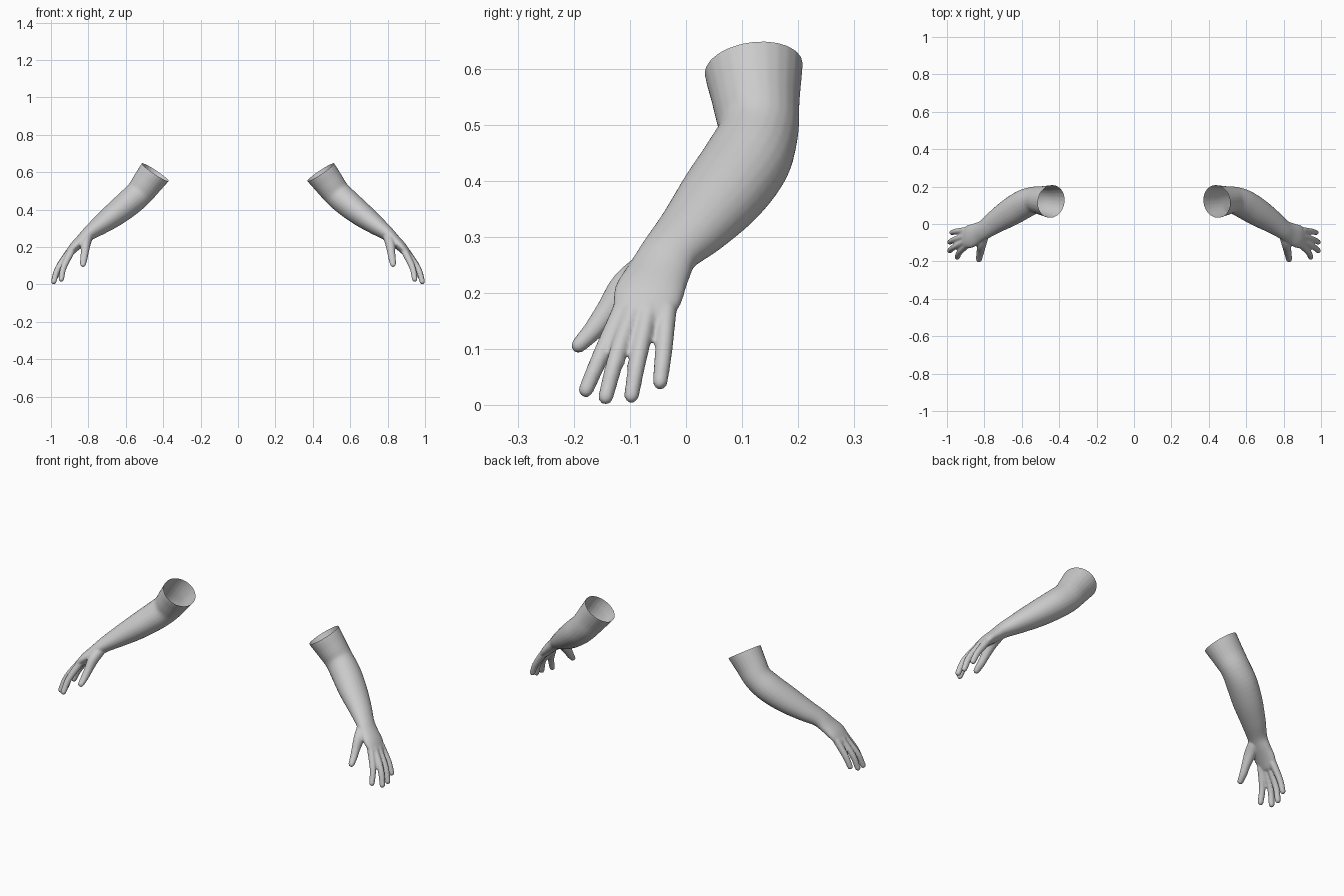
import bpy, bmesh, math
from mathutils import Vector

if "Cube" in bpy.data.objects:
    bpy.data.objects.remove(bpy.data.objects["Cube"])

SIDES = 24


def smooth_path(pts, steps=4):
    """Catmull-Rom through (x, y, z, side radius, thickness radius) sections."""
    vs = [Vector(p) for p in pts]
    vs = [vs[0] * 2 - vs[1]] + vs + [vs[-1] * 2 - vs[-2]]
    out = []
    for i in range(1, len(vs) - 2):
        a, b, c, d = vs[i - 1:i + 3]
        for k in range(steps):
            t = k / steps
            out.append((b * 2 + (c - a) * t + (a * 2 - b * 5 + c * 4 - d) * t * t
                        + (b * 3 - a - c * 3 + d) * t ** 3) * 0.5)
    return out + [vs[-2]]


def tube(bm, pts):
    """Closed limb with elliptical sections and a rounded far end."""
    path = smooth_path(pts)
    centres = [Vector(p[:3]) for p in path]
    sections = []
    for i, p in enumerate(path):
        t = (centres[min(i + 1, len(path) - 1)] - centres[max(i - 1, 0)]).normalized()
        sections.append((centres[i], t, p[3], p[4]))
    # Dome over the tip
    c, t, rs, rn = sections[-1]
    for ang in (25, 50, 70, 83):
        a = math.radians(ang)
        sections.append((c + t * rn * math.sin(a), t, rs * math.cos(a), rn * math.cos(a)))
    rings = []
    for c, t, rs, rn in sections:
        side = Vector((0, 1, 0))
        side = (side - t * side.dot(t)).normalized()
        nor = t.cross(side)
        rings.append([bm.verts.new(c + side * rs * math.cos(2 * math.pi * k / SIDES)
                                   + nor * rn * math.sin(2 * math.pi * k / SIDES))
                      for k in range(SIDES)])
    for a, b in zip(rings, rings[1:]):
        for k in range(SIDES):
            j = (k + 1) % SIDES
            bm.faces.new((a[k], a[j], b[j], b[k]))
    bm.faces.new(rings[0][::-1])
    bm.faces.new(rings[-1])


bm = bmesh.new()

# Upper arm, elbow, forearm, wrist and palm
tube(bm, [
    (0.400, 0.118, 0.657, 0.090, 0.088),
    (0.443, 0.120, 0.600, 0.088, 0.086),
    (0.487, 0.125, 0.541, 0.078, 0.080),
    (0.530, 0.128, 0.485, 0.072, 0.074),
    (0.587, 0.107, 0.433, 0.078, 0.072),
    (0.660, 0.064, 0.374, 0.076, 0.065),
    (0.735, 0.016, 0.318, 0.064, 0.052),
    (0.795, -0.027, 0.274, 0.053, 0.039),
    (0.835, -0.048, 0.237, 0.056, 0.032),
    (0.875, -0.066, 0.200, 0.062, 0.027),
    (0.905, -0.076, 0.165, 0.055, 0.021),
])

# Thumb
tube(bm, [
    (0.805, -0.060, 0.250, 0.030, 0.028),
    (0.815, -0.105, 0.212, 0.030, 0.026),
    (0.820, -0.140, 0.167, 0.022, 0.021),
    (0.825, -0.166, 0.133, 0.018, 0.019),
    (0.829, -0.190, 0.108, 0.014, 0.016),
])

# Four fingers: base, middle joint, tip
for base, mid, tip in (
    ((0.890, -0.110, 0.178), (0.932, -0.150, 0.092), (0.945, -0.178, 0.028)),
    ((0.900, -0.092, 0.175), (0.962, -0.124, 0.085), (0.985, -0.143, 0.015)),
    ((0.905, -0.066, 0.172), (0.963, -0.085, 0.085), (0.985, -0.097, 0.018)),
    ((0.900, -0.034, 0.170), (0.950, -0.040, 0.095), (0.973, -0.046, 0.042)),
):
    tube(bm, [base + (0.0175, 0.019), mid + (0.0155, 0.0165), tip + (0.0135, 0.0145)])

mesh = bpy.data.meshes.new("arms")
bm.to_mesh(mesh)
bm.free()
arms = bpy.data.objects.new("arms", mesh)
bpy.context.collection.objects.link(arms)
bpy.context.view_layer.objects.active = arms
arms.select_set(True)

# Fuse arm, palm and fingers into one skin and soften the joins
fuse = arms.modifiers.new("fuse", 'REMESH')
fuse.mode = 'VOXEL'
fuse.voxel_size = 0.005
soften = arms.modifiers.new("soften", 'SMOOTH')
soften.factor = 0.5
soften.iterations = 4
for name in ("fuse", "soften"):
    bpy.ops.object.modifier_apply(modifier=name)

# Cut the upper arm open
bm = bmesh.new()
bm.from_mesh(arms.data)
bmesh.ops.bisect_plane(bm, geom=bm.verts[:] + bm.edges[:] + bm.faces[:], dist=1e-5,
                       plane_co=(0.443, 0.12, 0.60), plane_no=(-0.55, -0.12, 0.83),
                       clear_outer=True)
for f in bm.faces:
    f.smooth = True
bm.to_mesh(arms.data)
bm.free()

# Second arm
mirror = arms.modifiers.new("other_side", 'MIRROR')
mirror.use_axis = (True, False, False)
mirror.use_mirror_merge = False

grey = bpy.data.materials.new("plain grey")
grey.diffuse_color = (0.6, 0.6, 0.6, 1)
grey.use_nodes = True
grey.node_tree.nodes["Principled BSDF"].inputs["Base Color"].default_value = grey.diffuse_color
arms.data.materials.clear()
arms.data.materials.append(grey)
